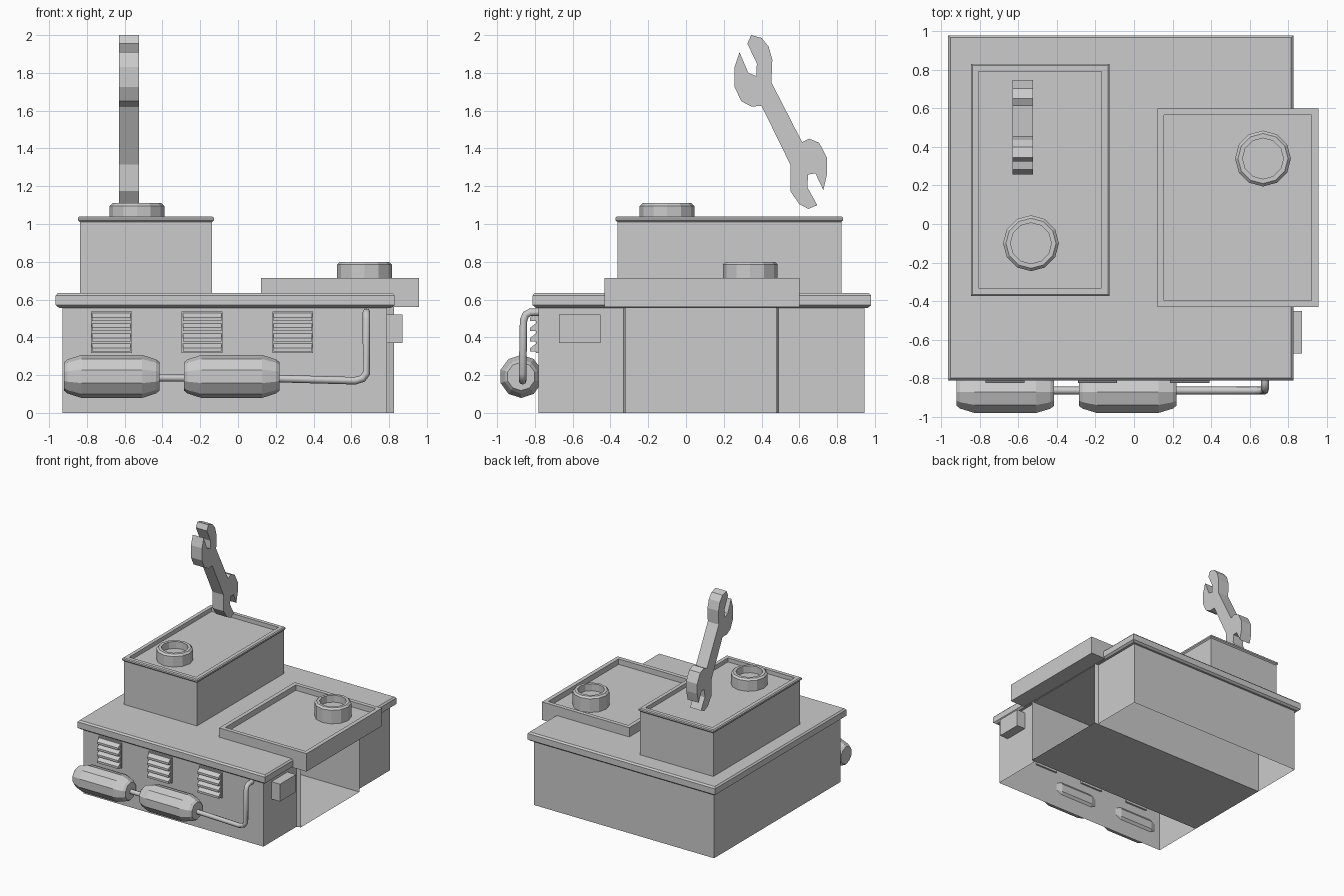
import bpy, bmesh
from math import cos, sin, pi

if "Cube" in bpy.data.objects:
    bpy.data.objects.remove(bpy.data.objects["Cube"])


def finish(name, bm):
    bmesh.ops.recalc_face_normals(bm, faces=bm.faces)
    me = bpy.data.meshes.new(name)
    bm.to_mesh(me)
    bm.free()
    ob = bpy.data.objects.new(name, me)
    bpy.context.collection.objects.link(ob)
    return ob


def loft(name, rings):
    """Bridge equal-length closed rings and cap both ends."""
    bm = bmesh.new()
    rows = [[bm.verts.new(p) for p in r] for r in rings]
    n = len(rows[0])
    for a, b in zip(rows, rows[1:]):
        for i in range(n):
            j = (i + 1) % n
            bm.faces.new((a[i], a[j], b[j], b[i]))
    bm.faces.new(rows[0])
    bm.faces.new(rows[-1])
    return finish(name, bm)


def rect_stack(name, x0, x1, y0, y1, levels):
    """Stack of rectangles, each level = (inset, z)."""
    return loft(name, [[(x0 + d, y0 + d, z), (x1 - d, y0 + d, z),
                        (x1 - d, y1 - d, z), (x0 + d, y1 - d, z)] for d, z in levels])


def box(name, x0, x1, y0, y1, z0, z1):
    return rect_stack(name, x0, x1, y0, y1, [(0, z0), (0, z1)])


# Main walls: one open-bottomed sheet that folds in to line the vehicle bay
bm = bmesh.new()
path = [(-.93, -.32), (.825, -.32), (.79, -.33), (.79, -.78), (-.93, -.78),
        (-.93, .945), (.79, .945), (.79, .49), (.825, .48), (-.93, .48)]
low = [bm.verts.new((x, y, 0)) for x, y in path]
high = [bm.verts.new((x, y, .57)) for x, y in path]
for i in range(len(path) - 1):
    bm.faces.new((low[i], low[i + 1], high[i + 1], high[i]))
bm.faces.new((low[0], low[1], low[8], low[9]))
finish("building_walls", bm)

# Roof slab with chamfered edge
rect_stack("roof_slab", -.965, .828, -.812, .98,
           [(.018, .556), (0, .57), (0, .622), (.012, .635)])

# Upper storey with a flared rim and sunken roof
rect_stack("upper_storey", -.847, -.128, -.373, .832,
           [(.01, .625), (.01, 1.01), (0, 1.02), (0, 1.033), (.008, 1.04),
            (.04, 1.04), (.04, 1.005)])

# Bay canopy with sunken roof
rect_stack("bay_canopy", .122, .957, -.432, .6,
           [(0, .56), (0, .715), (.035, .715), (.035, .668)])


# Round roof vents
def roof_vent(name, cx, cy, z0, z1):
    prof = [(.145, z0), (.145, z1 - .015), (.13, z1), (.106, z1), (.106, z1 - .06)]
    loft(name, [[(cx + r * cos(i * pi / 6), cy + r * sin(i * pi / 6), z)
                 for i in range(12)] for r, z in prof])


roof_vent("upper_roof_vent", -.535, -.1, 1.0, 1.11)
roof_vent("canopy_roof_vent", .67, .34, .66, .80)

# Giant wrench: flat profile in y, z, given thickness along x
wrench = [(.345, 2.0), (.40, 1.985), (.437, 1.94), (.457, 1.87), (.452, 1.75),
          (.615, 1.433), (.652, 1.452), (.705, 1.43), (.747, 1.35), (.747, 1.265),
          (.727, 1.18), (.685, 1.268), (.647, 1.262), (.642, 1.195), (.695, 1.10),
          (.648, 1.08), (.60, 1.105), (.552, 1.175), (.552, 1.315), (.40, 1.625),
          (.346, 1.622), (.293, 1.65), (.257, 1.725), (.257, 1.83), (.283, 1.91),
          (.33, 1.80), (.372, 1.783), (.375, 1.85), (.325, 1.955)]
loft("wrench", [[(x, y, z) for y, z in wrench] for x in (-.63, -.525)])

# Louvred wall vents
for k, cx in enumerate((-.67, -.19, .29)):
    x0, x1 = cx - .108, cx + .108
    box(f"louvre_back_{k}", x0, x1, -.795, -.765, .318, .538)
    for i in range(4):
        z = .325 + i * .054
        slat = [(-.79, z), (-.825, z), (-.825, z + .018), (-.79, z + .045)]
        loft(f"louvre_slat_{k}_{i}", [[(x, yy, zz) for yy, zz in slat]
                                      for x in (x0 + .006, x1 - .006)])

# Tanks along the front wall
for k, cx in enumerate((-.668, -.033)):
    ends = [(.253, .075), (.235, .09), (.16, .114)]
    prof = [(-d, r) for d, r in ends] + [(d, r) for d, r in reversed(ends)]
    loft(f"tank_{k}", [[(cx + d, -.873 + r * cos((i + .5) * pi / 5),
                         .193 + r * sin((i + .5) * pi / 5)) for i in range(10)]
                       for d, r in prof])

# Pipe joining the tanks and turning up into the wall
cu = bpy.data.curves.new("pipe", 'CURVE')
cu.dimensions = '3D'
cu.bevel_depth = .02
cu.bevel_resolution = 2
cu.use_fill_caps = True
pts = [(-.5, -.865, .187), (.2, -.865, .182), (.62, -.865, .17), (.66, -.865, .182),
       (.68, -.865, .21), (.68, -.86, .49), (.68, -.848, .52), (.68, -.825, .532),
       (.68, -.77, .533)]
sp = cu.splines.new('POLY')
sp.points.add(len(pts) - 1)
for p, co in zip(sp.points, pts):
    p.co = (*co, 1)
bpy.context.collection.objects.link(bpy.data.objects.new("pipe", cu))

# Utility box beside the bay
box("utility_box", .775, .872, -.672, -.453, .37, .52)
